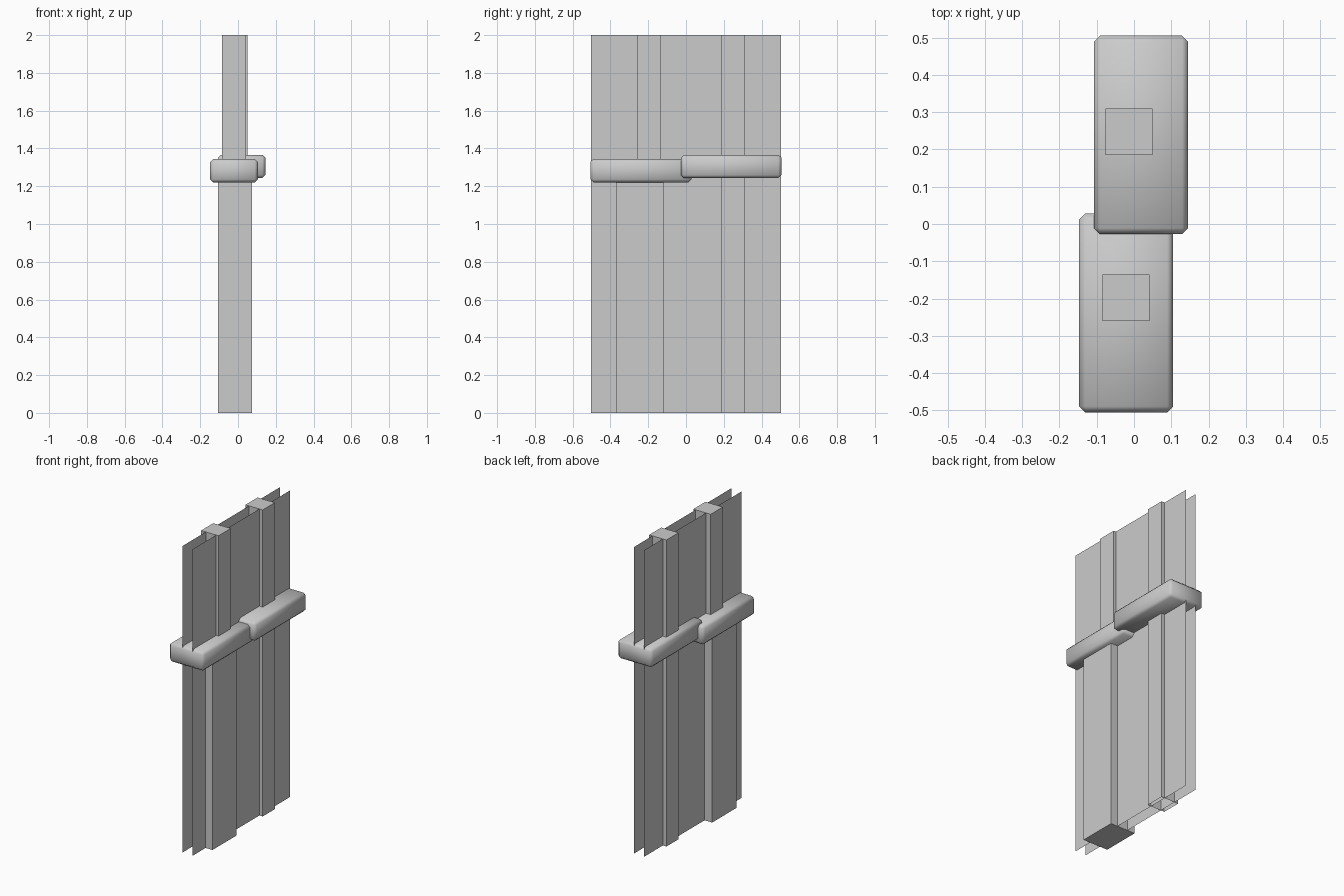
import bpy, bmesh

if "Cube" in bpy.data.objects:
    bpy.data.objects.remove(bpy.data.objects["Cube"])


def box(name, x, y, z, open_bottom=False):
    """Axis-aligned box from (min, max) ranges, optionally without a bottom."""
    bm = bmesh.new()
    bmesh.ops.create_cube(bm, size=1)
    for v in bm.verts:
        v.co = [r[0] + (c + 0.5) * (r[1] - r[0]) for c, r in zip(v.co, (x, y, z))]
    if open_bottom:
        bm.normal_update()
        down = [f for f in bm.faces if f.normal.z < -0.9]
        bmesh.ops.delete(bm, geom=down, context='FACES')
    return finish(name, bm)


def sheet(name, x, y, z):
    """Single-sided upright panel without thickness."""
    bm = bmesh.new()
    bm.faces.new([bm.verts.new((x, a, b)) for a, b in
                  ((y[0], z[0]), (y[1], z[0]), (y[1], z[1]), (y[0], z[1]))])
    return finish(name, bm)


def finish(name, bm):
    me = bpy.data.meshes.new(name)
    bm.to_mesh(me)
    bm.free()
    ob = bpy.data.objects.new(name, me)
    bpy.context.collection.objects.link(ob)
    return ob


def rail(name, x, y, z):
    """Chamfered, smooth-shaded rail."""
    ob = box(name, x, y, z)
    bev = ob.modifiers.new("chamfer", 'BEVEL')
    bev.width = 0.016
    bev.segments = 1
    for p in ob.data.polygons:
        p.use_smooth = True


# Two thin wall sheets, full height
sheet("left_panel", -0.05, (-0.503, 0.503), (0, 2))
sheet("right_panel", 0.025, (-0.503, 0.503), (0, 2))

# Slim posts, open at the bottom
box("front_post", (-0.084, 0.042), (-0.26, -0.135), (0, 2), True)
box("back_post", (-0.076, 0.049), (0.185, 0.31), (0, 2), True)

# Thick lower sleeve around the front post
box("lower_sleeve", (-0.105, 0.075), (-0.37, -0.12), (0, 1.25))

# Two overlapping cross rails
rail("front_rail", (-0.147, 0.105), (-0.505, 0.028), (1.22, 1.345))
rail("back_rail", (-0.107, 0.145), (-0.027, 0.505), (1.243, 1.366))
